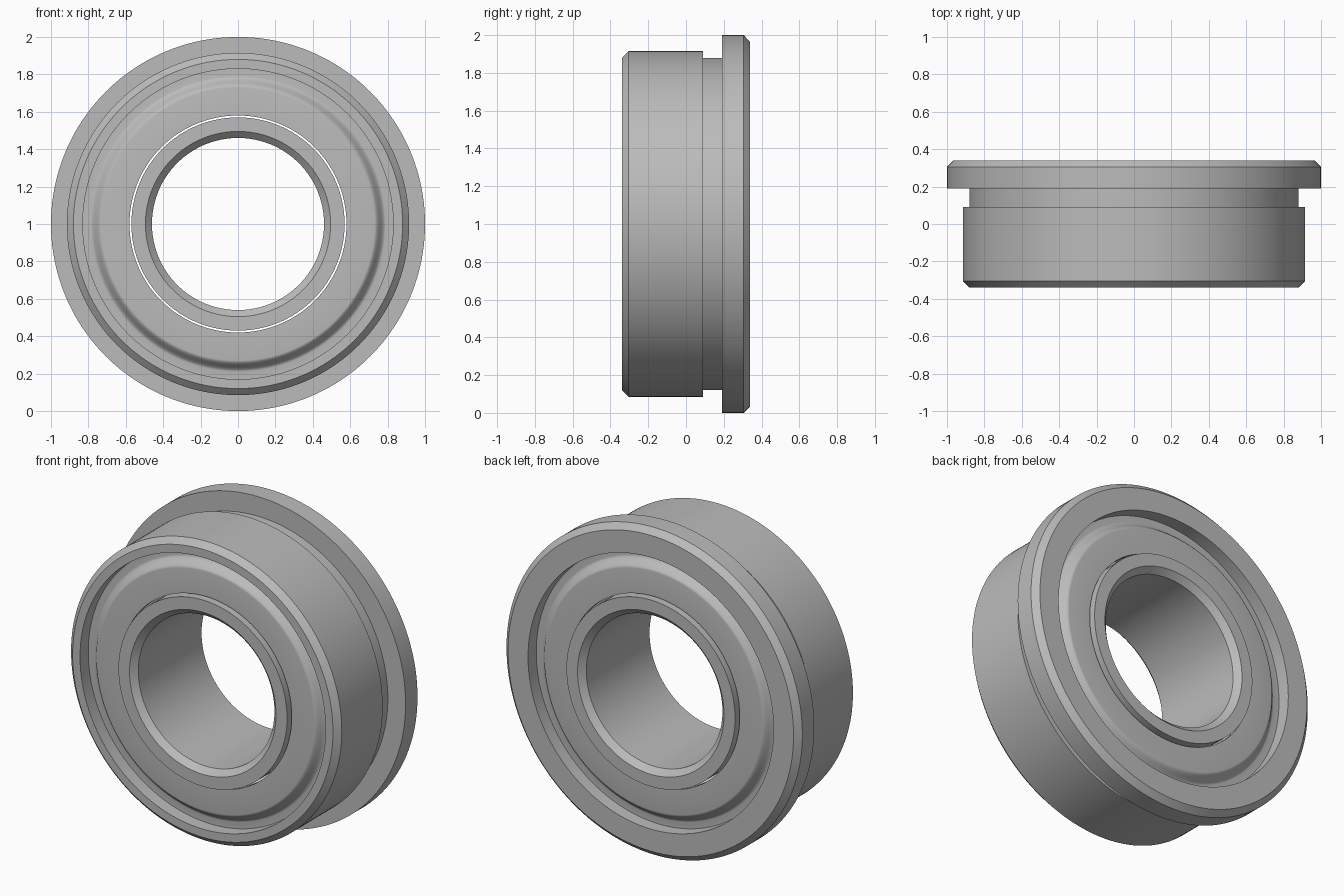
import bpy, bmesh, math

cube = bpy.data.objects.get("Cube")
if cube:
    bpy.data.objects.remove(cube)

steel = bpy.data.materials.new("steel_grey")
steel.use_nodes = True
GREY = (0.5, 0.5, 0.5, 1)
steel.diffuse_color = GREY
steel.node_tree.nodes["Principled BSDF"].inputs["Base Color"].default_value = GREY

SEGMENTS = 160
HALF = 0.34       # half of the width along y
CHAMFER = 0.035


def lathe(name, profile):
    """Turn a closed (radius, y) profile around the bore axis."""
    bm = bmesh.new()
    rings = []
    for i in range(SEGMENTS):
        a = 2 * math.pi * i / SEGMENTS
        rings.append([bm.verts.new((r * math.sin(a), y, r * math.cos(a))) for r, y in profile])
    n = len(profile)
    for i in range(SEGMENTS):
        a, b = rings[i], rings[(i + 1) % SEGMENTS]
        for j in range(n):
            k = (j + 1) % n
            bm.faces.new((a[j], a[k], b[k], b[j]))
    bmesh.ops.recalc_face_normals(bm, faces=bm.faces)
    mesh = bpy.data.meshes.new(name)
    bm.to_mesh(mesh)
    bm.free()
    mesh.materials.append(steel)
    obj = bpy.data.objects.new(name, mesh)
    obj.location.z = 1
    bpy.context.collection.objects.link(obj)
    bpy.ops.object.select_all(action='DESELECT')
    obj.select_set(True)
    bpy.context.view_layer.objects.active = obj
    bpy.ops.object.shade_smooth_by_angle(angle=math.radians(30))
    return obj


# Outer ring with relief groove and flange
BODY, GROOVE, FLANGE, SEAT = 0.915, 0.88, 1.0, 0.83
lathe("outer_ring", [
    (SEAT, -HALF), (BODY - CHAMFER, -HALF), (BODY, -HALF + CHAMFER),
    (BODY, 0.09), (GROOVE, 0.09), (GROOVE, 0.19), (FLANGE, 0.19),
    (FLANGE, HALF - CHAMFER), (FLANGE - CHAMFER, HALF), (SEAT, HALF),
])

# Inner ring with chamfered bore
BORE, LAND = 0.46, 0.57
lathe("inner_ring", [
    (LAND, -HALF), (LAND, HALF), (BORE + CHAMFER, HALF), (BORE, HALF - CHAMFER),
    (BORE, -HALF + CHAMFER), (BORE + CHAMFER, -HALF),
])

# Pressed shields: raised flat, smooth step down to the outer rim
INNER, RAISED, RECESSED, THICK = 0.58, 0.31, 0.26, 0.03
STEPS = 12
step = []
for i in range(STEPS + 1):
    t = i / STEPS
    s = (1 - math.cos(math.pi * t)) / 2
    step.append((0.73 + 0.06 * t, RAISED + (RECESSED - RAISED) * s))
front = [(INNER, RAISED)] + step + [(SEAT, RECESSED)]
back = [(r, y - THICK) for r, y in reversed(front)]
for name, side in (("front_shield", -1), ("back_shield", 1)):
    lathe(name, [(r, y * side) for r, y in front + back])
